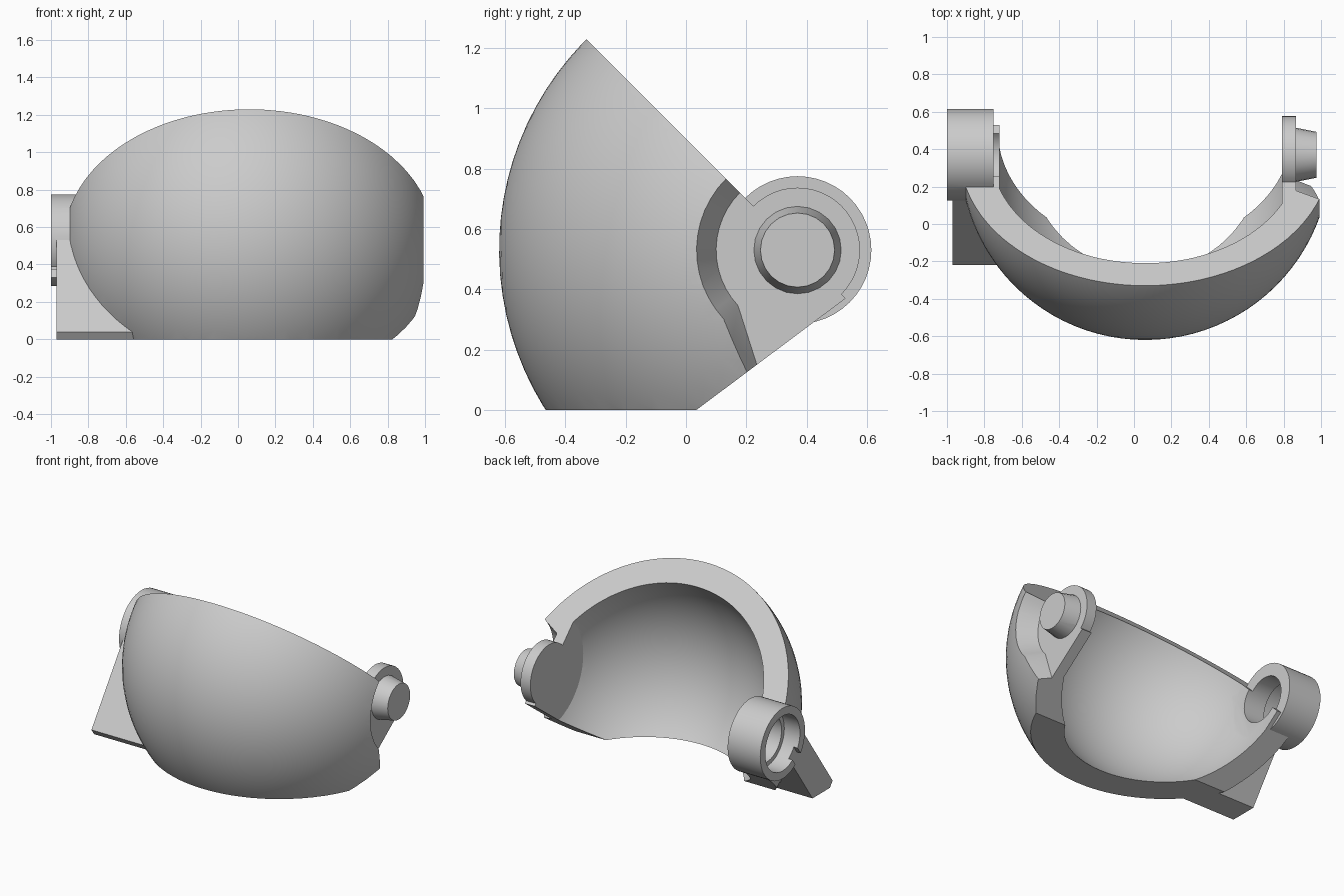
import bpy, bmesh, math
from mathutils import Matrix

if "Cube" in bpy.data.objects:
    bpy.data.objects.remove(bpy.data.objects["Cube"], do_unlink=True)

CX, CY, CZ = 0.06, 0.37, 0.53      # shell centre, also the hinge axis

grey = bpy.data.materials.new("matte_grey")
grey.use_nodes = True
grey.diffuse_color = (0.6, 0.6, 0.6, 1)
grey.node_tree.nodes["Principled BSDF"].inputs["Base Color"].default_value = (0.6, 0.6, 0.6, 1)


def finish(name, bm):
    bmesh.ops.recalc_face_normals(bm, faces=bm.faces)
    mesh = bpy.data.meshes.new(name)
    bm.to_mesh(mesh)
    bm.free()
    mesh.materials.append(grey)
    obj = bpy.data.objects.new(name, mesh)
    bpy.context.collection.objects.link(obj)
    return obj


def ball(name, radius):
    """Sphere with its poles along y, turned a little so no edge lies in a cutting plane."""
    bm = bmesh.new()
    bmesh.ops.create_uvsphere(bm, u_segments=96, v_segments=48, radius=radius)
    turn = Matrix.Rotation(math.radians(91.3), 3, "X") @ Matrix.Rotation(0.017, 3, "Z")
    bmesh.ops.rotate(bm, verts=bm.verts, matrix=turn)
    bmesh.ops.translate(bm, verts=bm.verts, vec=(CX, CY, CZ))
    return finish(name, bm)


def prism(name, profile, x0, x1, grow=1.0):
    """Side profile (y, z) drawn from x0 to x1, scaled about the hinge axis at x1."""
    bm = bmesh.new()
    a = [bm.verts.new((x0, y, z)) for y, z in profile]
    b = [bm.verts.new((x1, CY + (y - CY) * grow, CZ + (z - CZ) * grow)) for y, z in profile]
    bm.faces.new(a)
    bm.faces.new(b)
    n = len(a)
    for i in range(n):
        j = (i + 1) % n
        bm.faces.new((a[i], a[j], b[j], b[i]))
    return finish(name, bm)


def arc(radius, start, end, steps):
    angles = [math.radians(start + (end - start) * i / steps) for i in range(steps + 1)]
    return [(CY + radius * math.cos(t), CZ + radius * math.sin(t)) for t in angles]


def drum(name, radius, x0, x1, grow=1.0, sides=48):
    return prism(name, arc(radius, 0, 360, sides)[:-1], x0, x1, grow)


def combine(target, tool, operation):
    mod = target.modifiers.new(operation, "BOOLEAN")
    mod.operation = operation
    mod.solver = "MANIFOLD"
    mod.object = tool
    bpy.context.view_layer.objects.active = target
    bpy.ops.object.modifier_apply(modifier=mod.name)
    bpy.data.objects.remove(tool, do_unlink=True)


# Outer dome with the slanted foot on its right side
shell = ball("dome_shell", 0.99)
foot = [(-0.22, 0.04), (-0.15, -0.06), (-0.042, -0.06), (0.37, 0.53), (0.25, 0.71)]
combine(shell, prism("foot", foot, -0.97, -0.3), "UNION")

# Trim to the wedge between the rim, floor and rear slope
wedge = [(-1, 0), (0.035, 0), (0.53, 0.37), (-0.6, 1.5), (-1, 1.5)]
combine(shell, prism("wedge", wedge, -1.5, 1.5), "INTERSECT")

# Hollow with flat cheeks at both hinges
hollow = ball("hollow", 0.82)
combine(hollow, prism("cheeks", [(-1, -1), (2, -1), (2, 2), (-1, 2)], -0.72, 0.79), "INTERSECT")
combine(shell, hollow, "DIFFERENCE")

# Flared pocket around the left hinge
pocket = arc(0.27, 120, 223, 14) + [(0.235, 0.15), (0.29, -0.01), (1, -0.01), (1, 1)]
combine(shell, prism("pocket", pocket, 0.865, 1.2, 1.64), "DIFFERENCE")

# Right hinge barrel with a stepped bore and a notch above the foot
combine(shell, drum("barrel", 0.245, -1, -0.75), "UNION")
combine(shell, drum("bore", 0.16, -1.2, -0.6), "DIFFERENCE")
combine(shell, drum("counterbore", 0.19, -1.2, -0.88), "DIFFERENCE")
notch = [(CY, CZ), (0.2, 0.287), (0.134, 0.333), (0.304, 0.576)]
combine(shell, prism("notch", notch, -1.2, -0.97), "DIFFERENCE")

# Left hinge disc and tapered pin
combine(shell, drum("disc", 0.207, 0.79, 0.865), "UNION")
combine(shell, drum("hinge_pin", 0.15, 0.84, 0.975, 0.82, 24), "UNION")

bpy.ops.object.select_all(action="DESELECT")
shell.select_set(True)
bpy.context.view_layer.objects.active = shell
bpy.ops.object.shade_smooth_by_angle(angle=math.radians(25))
